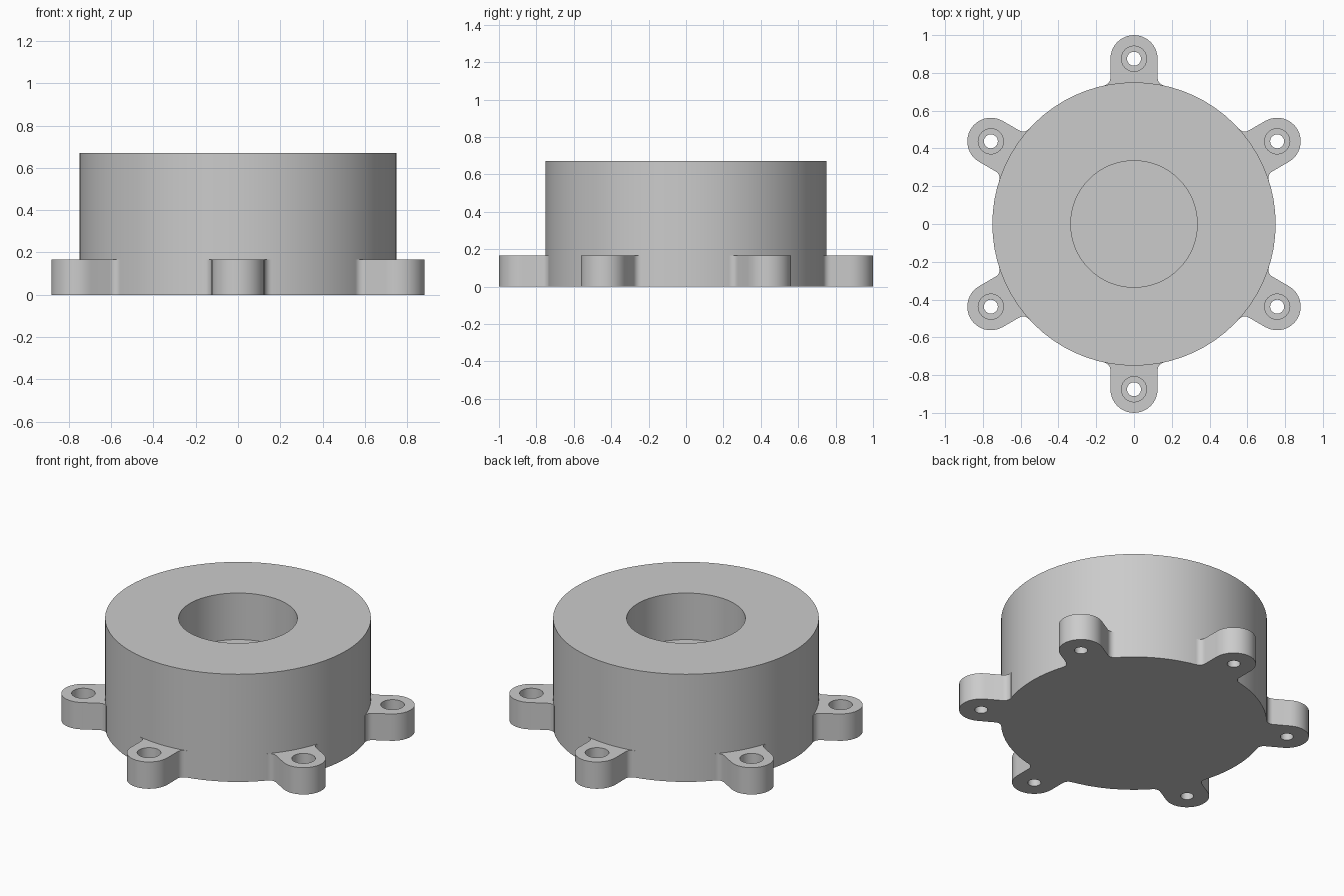
import bpy, bmesh
from math import sin, cos, pi, sqrt, atan2, radians
from mathutils import Matrix, Vector

cube = bpy.data.objects.get("Cube")
if cube:
    bpy.data.objects.remove(cube, do_unlink=True)

BODY_R, BODY_H, BORE_R, BORE_FLOOR = 0.75, 0.67, 0.335, 0.38
LUG_R, LUG_H, LUG_AT, FILLET = 0.125, 0.167, 0.875, 0.04
HOLE_R, SINK_R, SINK_FLOOR = 0.037, 0.067, 0.07

grey = bpy.data.materials.new("plain grey")
grey.use_nodes = True
colour = (0.6, 0.6, 0.6, 1)
grey.diffuse_color = colour
grey.node_tree.nodes["Principled BSDF"].inputs["Base Color"].default_value = colour


def make_object(name, bm):
    bmesh.ops.recalc_face_normals(bm, faces=bm.faces)
    mesh = bpy.data.meshes.new(name)
    bm.to_mesh(mesh)
    bm.free()
    mesh.materials.append(grey)
    obj = bpy.data.objects.new(name, mesh)
    bpy.context.collection.objects.link(obj)
    return obj


def lathe(bm, profile, steps, centre=(0, 0)):
    """Turn an (r, z) profile, closed by discs at both ends."""
    rings = [[bm.verts.new((centre[0] + r * cos(2 * pi * i / steps),
                            centre[1] + r * sin(2 * pi * i / steps), z))
              for i in range(steps)] for r, z in profile]
    for a, b in zip(rings, rings[1:]):
        for i in range(steps):
            j = (i + 1) % steps
            bm.faces.new((a[i], a[j], b[j], b[i]))
    bm.faces.new(rings[0])
    bm.faces.new(rings[-1])


def arc(cx, cy, r, start, end, steps):
    return [(cx + r * cos(start + (end - start) * i / steps),
             cy + r * sin(start + (end - start) * i / steps)) for i in range(steps + 1)]


def boolean(target, cutter, operation):
    mod = target.modifiers.new(operation.title(), 'BOOLEAN')
    mod.operation, mod.solver, mod.object = operation, 'EXACT', cutter
    bpy.context.view_layer.objects.active = target
    bpy.ops.object.modifier_apply(modifier=mod.name)
    bpy.data.objects.remove(cutter, do_unlink=True)


# Round body with a blind bore
bm = bmesh.new()
lathe(bm, [(BODY_R, 0), (BODY_R, BODY_H), (BORE_R, BODY_H), (BORE_R, BORE_FLOOR)], 72)
housing = make_object("housing", bm)

# Lug outline pointing along +y, with fillets blending into the body
fx = LUG_R + FILLET
fy = sqrt((BODY_R + FILLET) ** 2 - fx ** 2)
root = atan2(-fy, -fx)
half = [(fx * 0.8, 0.65)] + arc(fx, fy, FILLET, root + 2 * pi + 0.15, pi, 6)
outline = ([(-x, y) for x, y in half]
           + arc(0, LUG_AT, LUG_R, pi, 0, 16)
           + half[::-1])

# Six lugs and their counterbored screw holes
lugs, holes = bmesh.new(), bmesh.new()
for k in range(6):
    turn = Matrix.Rotation(radians(60 * k), 4, 'Z')
    bottom = lugs.faces.new([lugs.verts.new(turn @ Vector((x, y, 0))) for x, y in outline])
    grown = bmesh.ops.extrude_face_region(lugs, geom=[bottom], use_keep_orig=True)
    top = [v for v in grown["geom"] if isinstance(v, bmesh.types.BMVert)]
    bmesh.ops.translate(lugs, verts=top, vec=(0, 0, LUG_H))
    at = turn @ Vector((0, LUG_AT, 0))
    lathe(holes, [(HOLE_R, -0.1), (HOLE_R, SINK_FLOOR), (SINK_R, SINK_FLOOR),
                  (SINK_R, LUG_H + 0.1)], 24, at.xy)
boolean(housing, make_object("mounting_lugs", lugs), 'UNION')
boolean(housing, make_object("screw_holes", holes), 'DIFFERENCE')

# Smooth walls, sharp rims
bpy.ops.object.select_all(action='DESELECT')
housing.select_set(True)
bpy.context.view_layer.objects.active = housing
bpy.ops.object.shade_smooth_by_angle(angle=radians(30))
